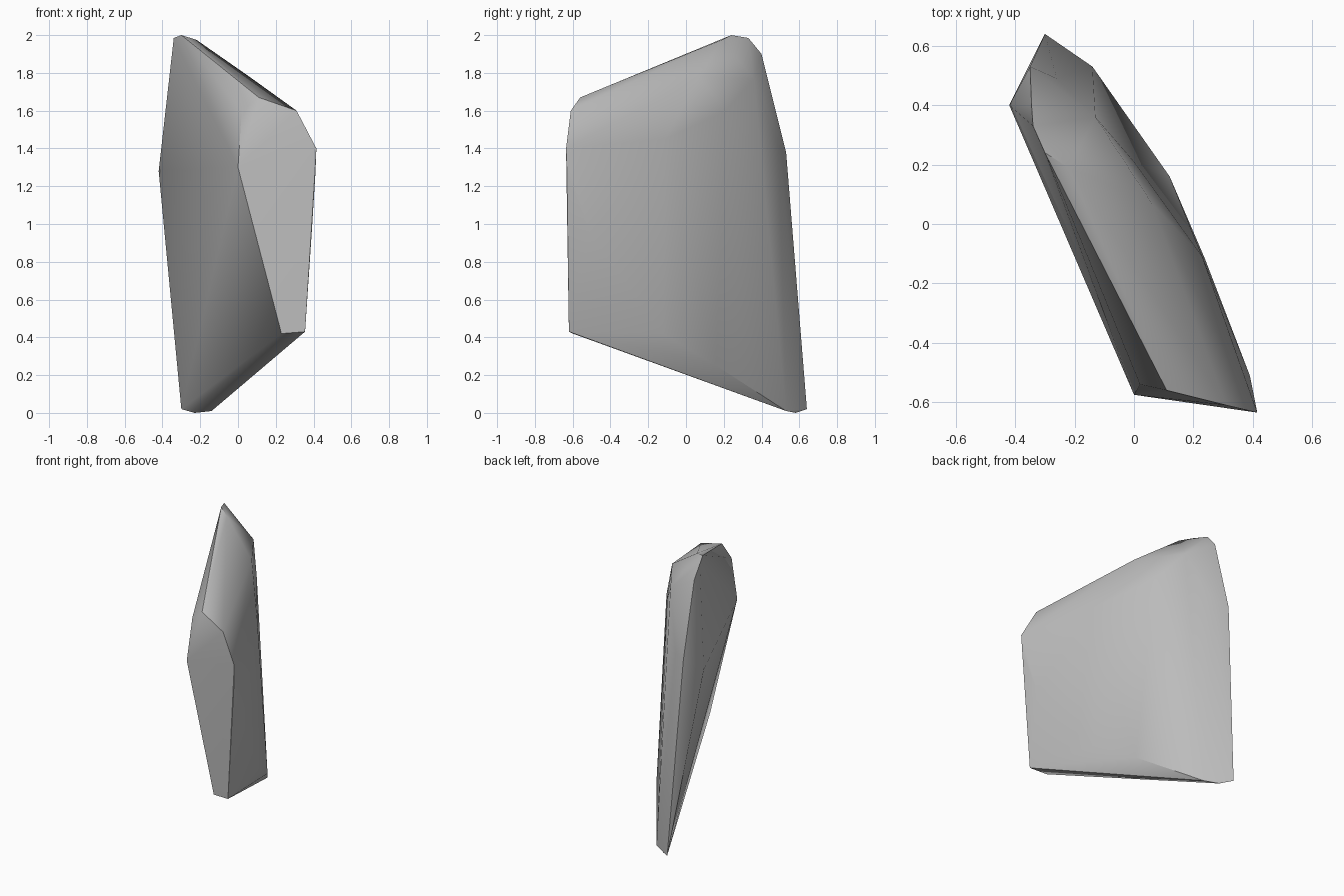
import bpy
import bmesh
import math

cube = bpy.data.objects.get("Cube")
if cube:
    bpy.data.objects.remove(cube, do_unlink=True)

# Corner points of the rock slab, grouped by region
base = [(-.30, .64, .02), (-.23, .58, 0), (-.14, .53, .01),
        (.23, -.60, .42), (.355, -.62, .43)]
front_end = [(0, -.575, 1.3), (.02, -.54, 1.6), (.11, -.56, 1.67),
             (.31, -.61, 1.6), (.415, -.635, 1.4), (.41, -.63, 1.27)]
back_end = [(-.42, .40, 1.28), (-.35, .53, 1.38), (-.345, .40, 1.9)]
crest = [(-.34, .33, 1.985), (-.30, .24, 2), (-.22, .19, 1.975)]
broad_side = [(.12, .16, .25), (.24, -.12, .42), (.39, -.51, .95),
              (-.26, .49, 1.4), (-.13, .36, 1.77), (.06, .07, 1.78),
              (0, .21, 1.6), (.23, -.11, 1.45)]

# Stone material
stone = bpy.data.materials.new("stone grey")
stone.use_nodes = True
grey = (.5, .5, .5, 1)
stone.diffuse_color = grey
stone.node_tree.nodes["Principled BSDF"].inputs["Base Color"].default_value = grey

# Faceted slab wrapped around the corner points
bm = bmesh.new()
for point in base + front_end + back_end + crest + broad_side:
    bm.verts.new(point)
hull = bmesh.ops.convex_hull(bm, input=bm.verts)
loose = [v for v in bm.verts if not v.link_faces]
bmesh.ops.delete(bm, geom=loose, context='VERTS')
bmesh.ops.dissolve_limit(bm, angle_limit=math.radians(2),
                         verts=bm.verts, edges=bm.edges)
bmesh.ops.recalc_face_normals(bm, faces=bm.faces)
mesh = bpy.data.meshes.new("rock_slab")
bm.to_mesh(mesh)
bm.free()
mesh.materials.append(stone)
rock = bpy.data.objects.new("rock_slab", mesh)
bpy.context.collection.objects.link(rock)

# Soft broad side, crisp end edges
bpy.context.view_layer.objects.active = rock
rock.select_set(True)
bpy.ops.object.shade_smooth_by_angle(angle=math.radians(42))
